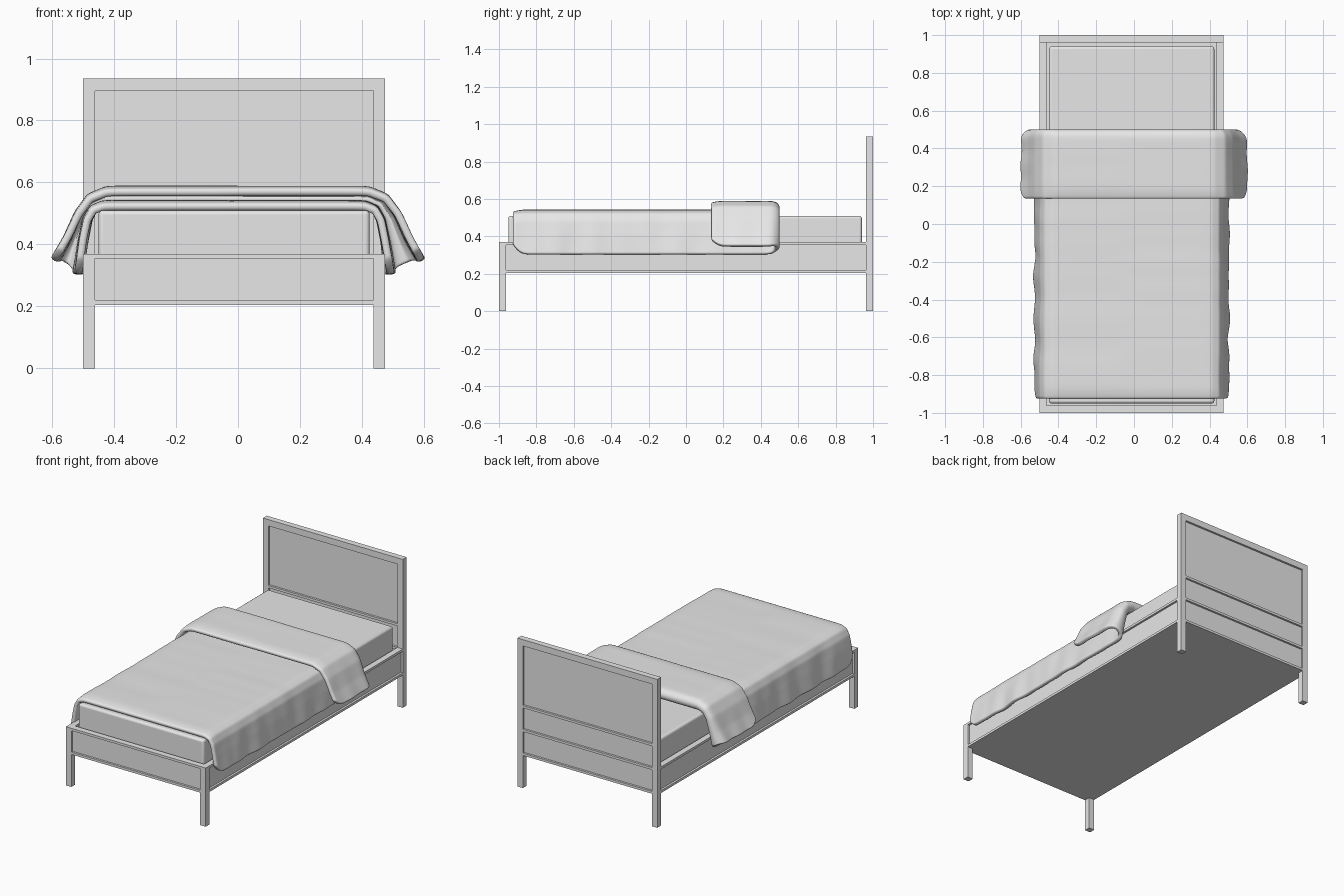
import bpy, bmesh, math
from mathutils import Vector, noise

if "Cube" in bpy.data.objects:
    bpy.data.objects.remove(bpy.data.objects["Cube"], do_unlink=True)

grey = bpy.data.materials.new("plain_grey")
grey.use_nodes = True
grey.diffuse_color = (0.8, 0.8, 0.8, 1)
grey.node_tree.nodes["Principled BSDF"].inputs["Base Color"].default_value = (0.8, 0.8, 0.8, 1)


def add_object(name, bm):
    mesh = bpy.data.meshes.new(name)
    bm.to_mesh(mesh)
    bm.free()
    obj = bpy.data.objects.new(name, mesh)
    bpy.context.collection.objects.link(obj)
    mesh.materials.append(grey)
    return obj


def box(name, x0, x1, y0, y1, z0, z1):
    bm = bmesh.new()
    bmesh.ops.create_cube(bm, size=1)
    bmesh.ops.scale(bm, vec=(x1 - x0, y1 - y0, z1 - z0), verts=bm.verts)
    bmesh.ops.translate(bm, vec=((x0 + x1) / 2, (y0 + y1) / 2, (z0 + z1) / 2), verts=bm.verts)
    return add_object(name, bm)


def smooth(obj, angle):
    bpy.ops.object.select_all(action="DESELECT")
    obj.select_set(True)
    bpy.context.view_layer.objects.active = obj
    bpy.ops.object.shade_smooth_by_angle(angle=math.radians(angle))


# Main sizes: frame outline, post width, slim rail height, panel recess
LEFT, RIGHT, POST, RAIL, INSET = 0.475, -0.5, 0.038, 0.015, 0.013
CENTRE = (LEFT + RIGHT) / 2
BASE, SIDE_TOP, HEAD_TOP = 0.205, 0.37, 0.935
IN_L, IN_R = LEFT - POST, RIGHT + POST
IN_F, IN_B = -1 + POST, 1 - POST

# Posts
for side, x in (("left", IN_L), ("right", RIGHT)):
    box("front_post_" + side, x, x + POST, -1, IN_F, 0, SIDE_TOP)
    box("head_post_" + side, x, x + POST, IN_B, 1, 0, HEAD_TOP)

# Footboard and headboard: rails with recessed panels
for name, y in (("footboard", -1), ("headboard", IN_B)):
    rails = [(BASE, BASE + RAIL), (SIDE_TOP - RAIL, SIDE_TOP)]
    if name == "headboard":
        rails += [(0.505, 0.52), (HEAD_TOP - 0.04, HEAD_TOP)]
    for i, (z0, z1) in enumerate(rails):
        box(f"{name}_rail_{i}", IN_R, IN_L, y, y + POST, z0, z1)
    box(name + "_panel", IN_R, IN_L, y + INSET, y + POST - INSET, BASE + RAIL, rails[-1][0])

# Side rails with recessed panels
for side, x in (("left", IN_L), ("right", RIGHT)):
    box("side_lower_rail_" + side, x, x + POST, IN_F, IN_B, BASE, BASE + RAIL)
    box("side_upper_rail_" + side, x, x + POST, IN_F, IN_B, SIDE_TOP - RAIL, SIDE_TOP)
    box("side_panel_" + side, x + INSET, x + POST - INSET, IN_F, IN_B, BASE + RAIL, SIDE_TOP - RAIL)

# Base board
box("base_board", IN_R, IN_L, IN_F, IN_B, BASE, BASE + RAIL)

# Mattress
mattress = box("mattress", -0.45, 0.425, -0.95, 0.94, BASE + RAIL, 0.51)
bev = mattress.modifiers.new("soft_edges", "BEVEL")
bev.width, bev.segments = 0.014, 4
smooth(mattress, 40)

# Blanket half sections: lower layer and the layer folded back over it
LOWER = [(0, .53), (.42, .53), (.455, .515), (.474, .48), (.488, .41), (.505, .30)]
FOLD = [(0, .577), (.42, .577), (.477, .553), (.515, .50), (.55, .42), (.592, .345)]


def along(profile, u):
    i = min(int(u), len(profile) - 2)
    return Vector(profile[i]).lerp(Vector(profile[i + 1]), u - i)


# Rows run up the bed, curl round, and come back on top
rows = [(-0.93 + 1.385 * i / 70, 0) for i in range(71)]
for i in range(1, 8):
    a = math.pi * i / 8
    rows.append((0.455 + 0.035 * math.sin(a), (1 - math.cos(a)) / 2))
rows += [(0.455 - 0.325 * i / 18, 1) for i in range(19)]

STEPS, SPAN = 40, len(LOWER) - 1
bm = bmesh.new()
grid = []
for y, t in rows:
    # Round the hem corners at both ends and at the curl
    end = 0.13 if t == 1 else -0.93
    near_end = max(0, 1 - abs(y - end) / 0.07) if t in (0, 1) else 0
    curl = max(0, (y - 0.45) / 0.04)
    line = []
    for j in range(-STEPS, STEPS + 1):
        sign = -1 if j < 0 else 1
        u = SPAN * abs(j) / STEPS
        drape = max(0, u - 1) / (SPAN - 1)
        u -= drape * (0.55 * near_end ** 2 + 0.15 * curl)
        p = along(LOWER, u).lerp(along(FOLD, u), t)
        ripple = noise.noise(Vector((sign * 3 + p.y * 3, y * 9, t * 4)))
        p.x += drape * 0.012 * ripple
        p.y += (1 - drape) * 0.002 * ripple - 0.012 * near_end ** 2 * (1 - drape)
        shift = CENTRE + 0.012 * t
        line.append(bm.verts.new((shift + sign * p.x, y, p.y)))
    grid.append(line)
for a, b in zip(grid, grid[1:]):
    for j in range(2 * STEPS):
        bm.faces.new((a[j], a[j + 1], b[j + 1], b[j]))
blanket = add_object("folded_blanket", bm)
relax = blanket.modifiers.new("relax", "SMOOTH")
relax.factor, relax.iterations = 0.5, 3
thick = blanket.modifiers.new("thickness", "SOLIDIFY")
thick.thickness, thick.offset = 0.025, 0
sub = blanket.modifiers.new("soften", "SUBSURF")
sub.levels = sub.render_levels = 1
smooth(blanket, 180)
